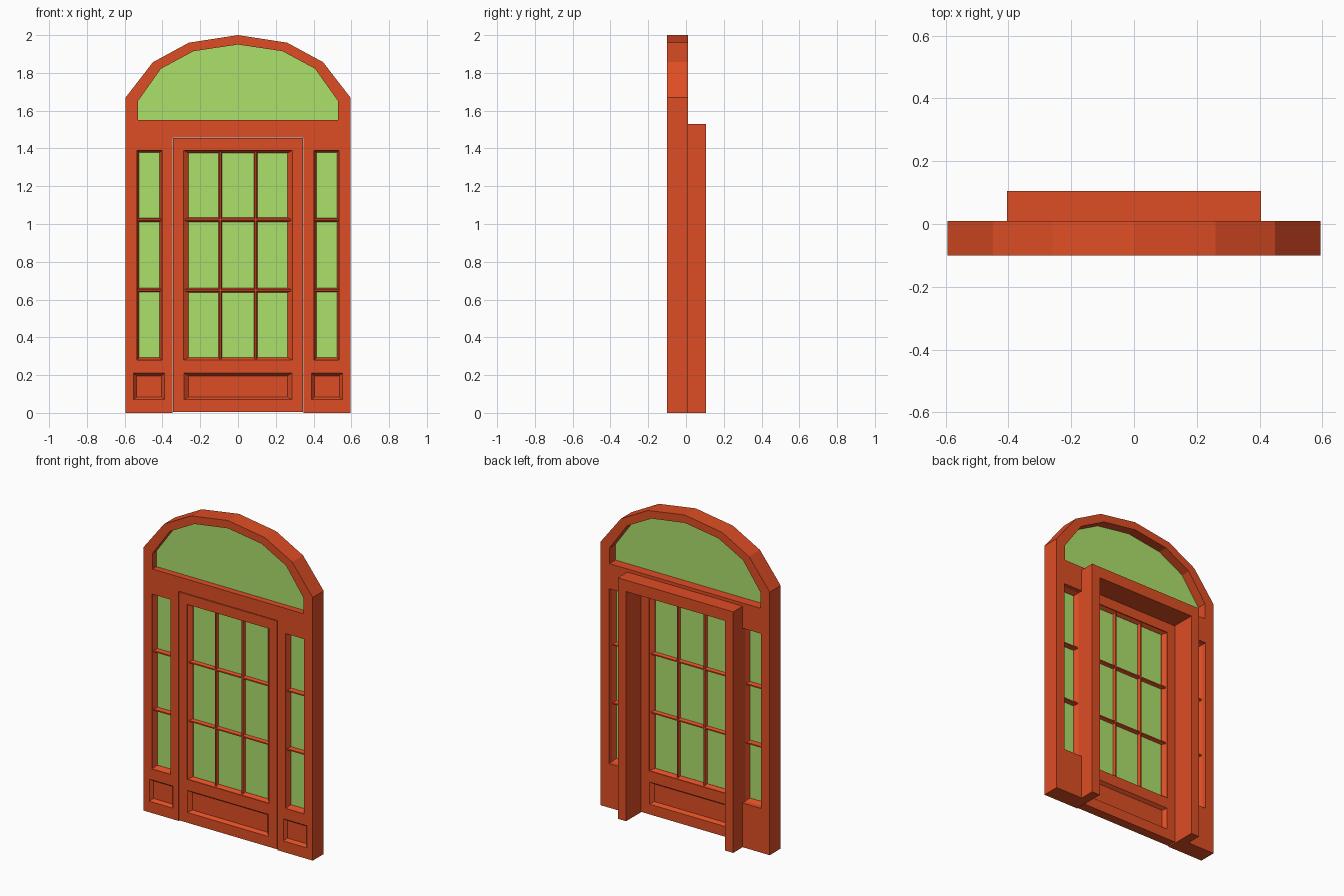
import bpy, bmesh, math
from mathutils import Matrix

cube = bpy.data.objects.get("Cube")
if cube:
    bpy.data.objects.remove(cube, do_unlink=True)


def material(name, rgb):
    m = bpy.data.materials.new(name)
    m.use_nodes = True
    m.diffuse_color = (*rgb, 1)
    m.node_tree.nodes["Principled BSDF"].inputs["Base Color"].default_value = (*rgb, 1)
    return m


RED = material("red paint", (0.73, 0.075, 0.018))
GREEN = material("green glass", (0.41, 0.75, 0.145))


def rect(x0, x1, z0, z1, dx=0.0, dz=0.0):
    """Rectangle outline, optionally shrunk by dx and dz."""
    a, b, c, d = x0 + dx, x1 - dx, z0 + dz, z1 - dz
    return [(a, c), (b, c), (b, d), (a, d)]


def add(name, mesh, mat):
    mesh.materials.clear()
    mesh.materials.append(mat)
    obj = bpy.data.objects.new(name, mesh)
    bpy.context.collection.objects.link(obj)
    return obj


def slab(name, outlines, y0, y1, mat):
    """Upright plate: first outline is the edge, the others are holes."""
    curve = bpy.data.curves.new(name, 'CURVE')
    curve.dimensions = '2D'
    curve.fill_mode = 'BOTH'
    curve.extrude = (y1 - y0) / 2
    for pts in outlines:
        s = curve.splines.new('POLY')
        s.points.add(len(pts) - 1)
        for p, (x, z) in zip(s.points, pts):
            p.co = (x, z, 0, 1)
        s.use_cyclic_u = True
    temp = bpy.data.objects.new(name, curve)
    mesh = bpy.data.meshes.new_from_object(temp)
    bpy.data.objects.remove(temp)
    bpy.data.curves.remove(curve)
    mesh.transform(Matrix.Translation((0, (y0 + y1) / 2, 0)) @ Matrix.Rotation(math.pi / 2, 4, 'X'))
    bm = bmesh.new()
    bm.from_mesh(mesh)
    bmesh.ops.remove_doubles(bm, verts=bm.verts, dist=1e-5)
    bmesh.ops.recalc_face_normals(bm, faces=bm.faces)
    for f in bm.faces:
        f.smooth = False
    bm.to_mesh(mesh)
    bm.free()
    mesh.name = name
    return add(name, mesh, mat)


def loft(name, rings, mat, ring_shaped=False):
    """Join outlines at given depths; cap the ends or close into a frame."""
    bm = bmesh.new()
    loops = [[bm.verts.new((x, y, z)) for x, z in pts] for pts, y in rings]
    pairs = list(zip(loops, loops[1:]))
    if ring_shaped:
        pairs.append((loops[-1], loops[0]))
    else:
        bm.faces.new(loops[0])
        bm.faces.new(loops[-1])
    for a, b in pairs:
        for i in range(len(a)):
            j = (i + 1) % len(a)
            bm.faces.new((a[i], a[j], b[j], b[i]))
    bmesh.ops.recalc_face_normals(bm, faces=bm.faces)
    mesh = bpy.data.meshes.new(name)
    bm.to_mesh(mesh)
    bm.free()
    return add(name, mesh, mat)


def glazing_bar(name, box, dx, dz, yf, ym, yb):
    """Bar that tapers towards front and back."""
    loft(name, [(rect(*box, dx, dz), yf), (rect(*box), ym), (rect(*box, dx, dz), yb)], RED)


def mirrored(half):
    """Complete a right-hand profile that ends on the centre line."""
    return half + [(-x, z) for x, z in reversed(half[:-1])]


FRONT, BACK = -0.10, 0.01
DOOR_BACK = -0.04
GLASS_LOW, GLASS_HIGH = 0.28, 1.39
BAR_HEIGHTS = (0.65, 1.022)

# Wall with arched top, door opening, fanlight and side openings
arch = mirrored([(0.347, 0), (0.595, 0), (0.595, 1.67), (0.45, 1.857), (0.26, 1.96), (0, 2.0)])
wall_edge = arch + [(-0.347, 1.458), (0.347, 1.458)]
fan = mirrored([(0.53, 1.55), (0.53, 1.65), (0.408, 1.822), (0.235, 1.915), (0, 1.95)])
side_boxes = {"left": (0.403, 0.535, GLASS_LOW, GLASS_HIGH),
              "right": (-0.535, -0.403, GLASS_LOW, GLASS_HIGH)}
panel_boxes = {"left": (0.388, 0.553, 0.07, 0.21),
               "right": (-0.553, -0.388, 0.07, 0.21)}
holes = [rect(*b) for b in (*side_boxes.values(), *panel_boxes.values())]
slab("wall_frame", [wall_edge, fan] + holes, FRONT, BACK, RED)
slab("fanlight_glass", [fan], -0.06, -0.05, GREEN)

# Side windows and the sunken panels below them
for side, box in side_boxes.items():
    x0, x1 = box[:2]
    loft(side + "_window_moulding",
         [(rect(*box), -0.09), (rect(*box, 0.012, 0.012), -0.065),
          (rect(*box, 0.012, 0.012), -0.045), (rect(*box), -0.02)], RED, True)
    slab(side + "_window_glass", [rect(*box)], -0.06, -0.05, GREEN)
    for i, z in enumerate(BAR_HEIGHTS):
        glazing_bar(f"{side}_window_bar_{i}", (x0, x1, z - 0.012, z + 0.012),
                    0, 0.008, -0.085, -0.055, -0.025)
    p = panel_boxes[side]
    loft(side + "_lower_panel",
         [(rect(*p), BACK), (rect(*p), FRONT), (rect(*p, 0.016, 0.014), FRONT + 0.02)], RED)

# Door leaf
door_glass = (-0.288, 0.288, GLASS_LOW, GLASS_HIGH)
door_panel = (-0.285, 0.285, 0.07, 0.21)
slab("door_leaf", [rect(-0.343, 0.343, 0.005, 1.454), rect(*door_glass), rect(*door_panel)],
     FRONT, DOOR_BACK, RED)
loft("door_panel",
     [(rect(*door_panel, 0.022, 0.014), DOOR_BACK - 0.02), (rect(*door_panel), DOOR_BACK),
      (rect(*door_panel), FRONT), (rect(*door_panel, 0.022, 0.014), FRONT + 0.02)], RED)
loft("door_glass_moulding",
     [(rect(*door_glass), FRONT + 0.005), (rect(*door_glass, 0.026, 0.014), -0.075),
      (rect(*door_glass, 0.026, 0.014), -0.065), (rect(*door_glass), DOOR_BACK - 0.005)], RED, True)
slab("door_glass", [rect(*door_glass)], -0.074, -0.066, GREEN)
for i, z in enumerate(BAR_HEIGHTS):
    glazing_bar(f"door_cross_bar_{i}", (-0.28, 0.28, z - 0.013, z + 0.013),
                0, 0.009, FRONT + 0.008, -0.07, DOOR_BACK - 0.008)
for i, x in enumerate((-0.094, 0.094)):
    glazing_bar(f"door_upright_bar_{i}", (x - 0.012, x + 0.012, 0.285, 1.385),
                0.008, 0, FRONT + 0.009, -0.07, DOOR_BACK - 0.009)

# Door surround standing out at the back
slab("back_door_surround",
     [[(-0.405, 0), (-0.347, 0), (-0.347, 1.458), (0.347, 1.458), (0.347, 0),
       (0.405, 0), (0.405, 1.53), (-0.405, 1.53)]], BACK, 0.105, RED)
